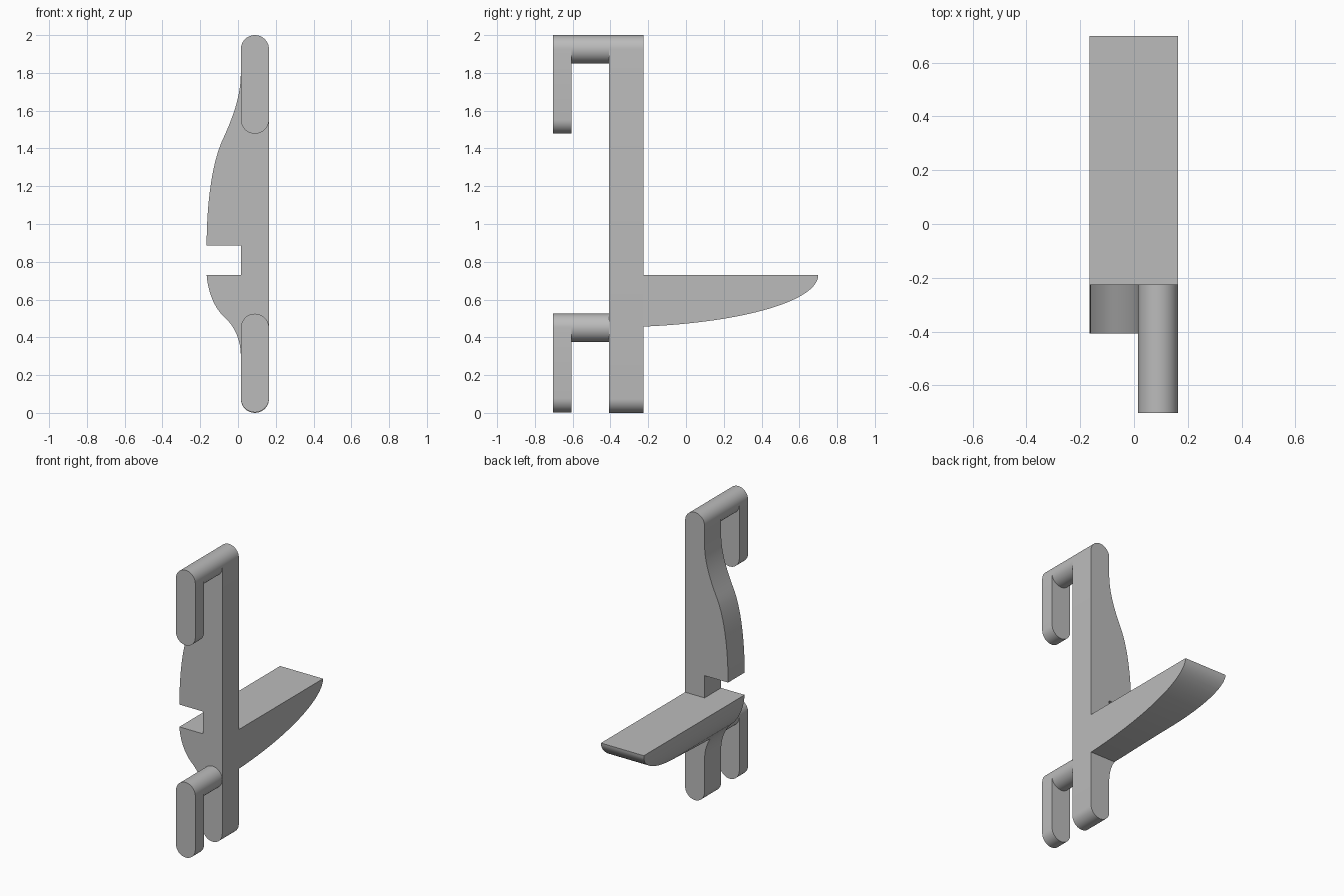
import bpy, bmesh, math
from mathutils import Vector
from mathutils.geometry import interpolate_bezier

cube = bpy.data.objects.get("Cube")
if cube:
    bpy.data.objects.remove(cube, do_unlink=True)

# Single plain grey
grey = bpy.data.materials.new("plain_grey")
grey.use_nodes = True
colour = (0.5, 0.5, 0.5, 1)
grey.diffuse_color = colour
grey.node_tree.nodes["Principled BSDF"].inputs["Base Color"].default_value = colour

LEFT, RIGHT = 0.164, 0.015            # edges of the upright bar
RAD = (LEFT - RIGHT) / 2
MID = (LEFT + RIGHT) / 2
EDGE = -0.166                         # outer edge of the wings
FRONT, BACK = -0.407, -0.225          # faces of the back plate
SHELF_TOP, NOTCH_TOP = 0.73, 0.885


def prism(name, profile, axis, start, end):
    """Extrude a 2D profile along x (profile is y,z) or y (profile is x,z)."""
    bm = bmesh.new()
    place = (lambda a, b: (start, a, b)) if axis == "x" else (lambda a, b: (a, start, b))
    face = bm.faces.new([bm.verts.new(place(a, b)) for a, b in profile])
    new = bmesh.ops.extrude_face_region(bm, geom=[face])["geom"]
    step = Vector((end - start, 0, 0) if axis == "x" else (0, end - start, 0))
    bmesh.ops.translate(bm, vec=step, verts=[g for g in new if isinstance(g, bmesh.types.BMVert)])
    bmesh.ops.recalc_face_normals(bm, faces=bm.faces)
    mesh = bpy.data.meshes.new(name)
    bm.to_mesh(mesh)
    bm.free()
    mesh.materials.append(grey)
    obj = bpy.data.objects.new(name, mesh)
    bpy.context.collection.objects.link(obj)
    return obj


def arc(z, first, last, steps=20):
    """Arc of the bar's end radius, angles in degrees."""
    angles = [math.radians(first + (last - first) * i / steps) for i in range(steps + 1)]
    return [(MID + RAD * math.cos(t), z + RAD * math.sin(t)) for t in angles]


def curve(*points):
    """Bezier through four control points."""
    ends = [Vector((a, b, 0)) for a, b in points]
    return [(p.x, p.y) for p in interpolate_bezier(*ends, 14)]


def smooth(obj):
    bpy.ops.object.select_all(action="DESELECT")
    obj.select_set(True)
    bpy.context.view_layer.objects.active = obj
    bpy.ops.object.shade_smooth_by_angle(angle=math.radians(30))


# S-shaped wing outlines, each two beziers
upper = (curve((RIGHT, 1.8), (RIGHT, 1.68), (-0.025, 1.57), (-0.075, 1.46))[:-1]
         + curve((-0.075, 1.46), (-0.14, 1.33), (EDGE, 1.1), (EDGE, NOTCH_TOP)))
lower = (curve((EDGE, SHELF_TOP), (-0.158, 0.63), (-0.12, 0.55), (-0.07, 0.505))[:-1]
         + curve((-0.07, 0.505), (-0.02, 0.46), (RIGHT, 0.39), (RIGHT, 0.3)))

# Back plate: rounded bar, wings and the notch between them
plate = prism("back_plate",
              arc(2 - RAD, 0, 180) + upper + [(RIGHT, NOTCH_TOP), (RIGHT, SHELF_TOP)]
              + lower + arc(RAD, 180, 360), "y", FRONT, BACK)
smooth(plate)

# Shelf: elliptical underside, trimmed sideways to the lower wing outline
centre, reach, depth = -0.41, 1.11, 0.277
first = math.acos((BACK - centre) / reach)
under = [(centre + reach * math.cos(first * i / 32), SHELF_TOP - depth * math.sin(first * i / 32))
         for i in range(33)]
shelf = prism("shelf", under + [(BACK, SHELF_TOP)], "x", -0.3, LEFT)
trim = prism("shelf_trim", [(0.3, 0.9), (EDGE, 0.9)] + lower + [(0.3, 0.3)], "y", -0.6, 1)
trim.hide_render = True
cut = shelf.modifiers.new("trim", "BOOLEAN")
cut.operation = "INTERSECT"
cut.solver = "EXACT"
cut.object = trim
bpy.context.view_layer.objects.active = shelf
bpy.ops.object.modifier_apply(modifier=cut.name)
bpy.data.objects.remove(trim, do_unlink=True)
smooth(shelf)

# Two hooks: round arm and hanging tab
for label, top in (("upper", 2.0), ("lower", 0.525)):
    arm = prism(label + "_hook_arm", arc(top - RAD, 0, 360, 40)[:-1], "y", -0.607, FRONT)
    tab = prism(label + "_hook_tab",
                arc(top - RAD, 0, 180) + arc(top - 0.522 + RAD, 180, 360), "y", -0.703, -0.607)
    smooth(arm)
    smooth(tab)
